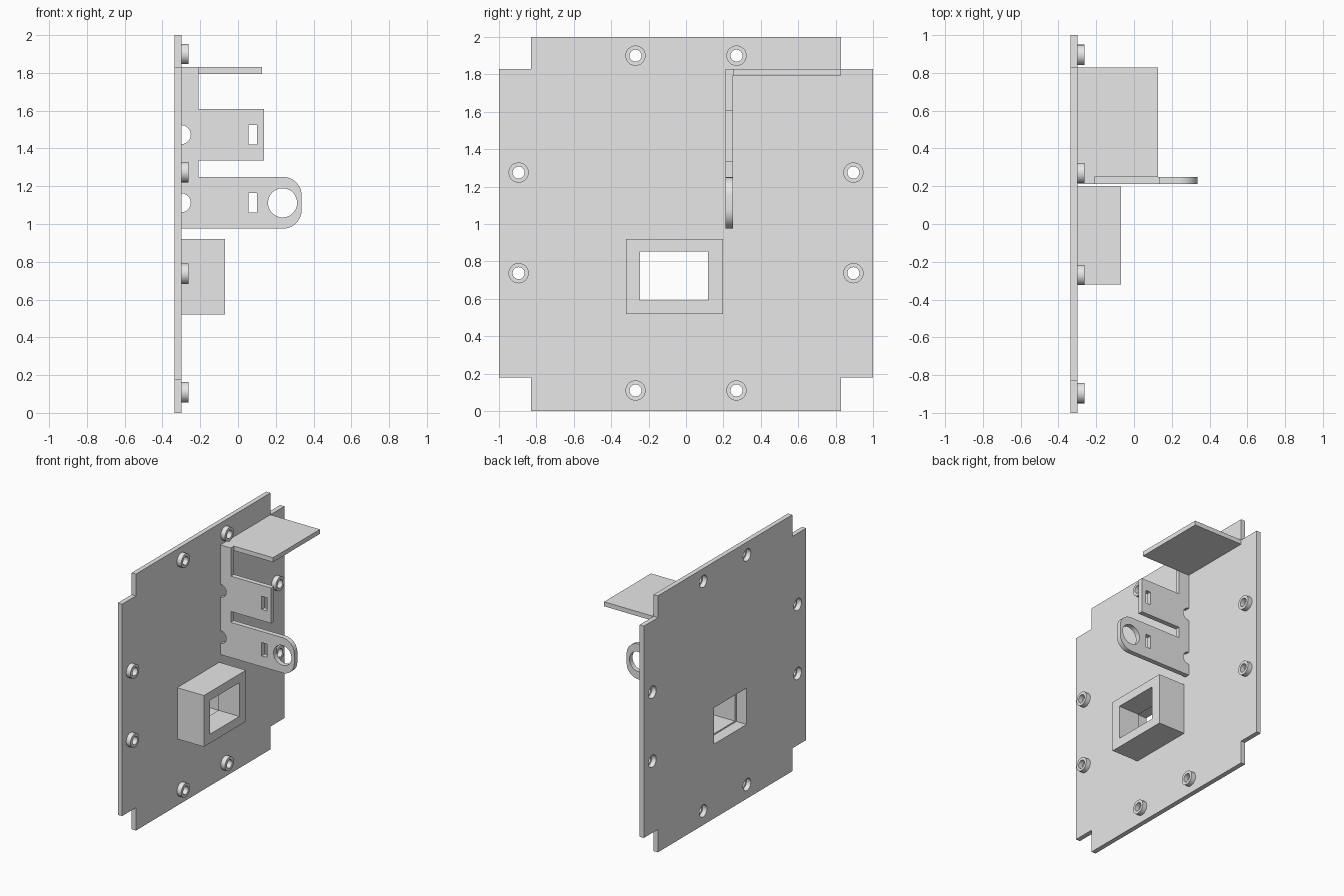
import bpy, bmesh, math
from mathutils import Matrix, Vector

if "Cube" in bpy.data.objects:
    bpy.data.objects.remove(bpy.data.objects["Cube"])

grey = bpy.data.materials.new("light_grey")
grey.use_nodes = True
grey.diffuse_color = (0.8, 0.8, 0.8, 1)
grey.node_tree.nodes["Principled BSDF"].inputs["Base Color"].default_value = (0.8, 0.8, 0.8, 1)

BACK, FACE = -0.337, -0.30   # the two sides of the panel


def finish(bm, name):
    bmesh.ops.recalc_face_normals(bm, faces=bm.faces)
    mesh = bpy.data.meshes.new(name)
    bm.to_mesh(mesh)
    bm.free()
    mesh.materials.append(grey)
    obj = bpy.data.objects.new(name, mesh)
    bpy.context.collection.objects.link(obj)
    return obj


def box(name, x, y, z):
    bm = bmesh.new()
    bmesh.ops.create_cube(bm, size=1)
    for v in bm.verts:
        v.co = [(a + b) / 2 + c * (b - a) for c, (a, b) in zip(v.co, (x, y, z))]
    return finish(bm, name)


def cylinder(name, axis, centre, radius, length):
    bm = bmesh.new()
    turn = Vector((0, 0, 1)).rotation_difference(Vector(axis)).to_matrix().to_4x4()
    bmesh.ops.create_cone(bm, cap_ends=True, segments=40, radius1=radius, radius2=radius,
                          depth=length, matrix=Matrix.Translation(centre) @ turn)
    return finish(bm, name)


def prism(name, outline, offset):
    """Close an outline of 3D points and extrude it by offset."""
    bm = bmesh.new()
    face = bm.faces.new([bm.verts.new(p) for p in outline])
    top = bmesh.ops.extrude_face_region(bm, geom=[face])["geom"]
    bmesh.ops.translate(bm, vec=offset, verts=[g for g in top if isinstance(g, bmesh.types.BMVert)])
    return finish(bm, name)


def cut(obj, cutters):
    bpy.context.view_layer.objects.active = obj
    for cutter in cutters:
        mod = obj.modifiers.new("cut", "BOOLEAN")
        mod.operation, mod.solver, mod.object = "DIFFERENCE", "EXACT", cutter
        bpy.ops.object.modifier_apply(modifier=mod.name)
        bpy.data.objects.remove(cutter)


def smooth(obj):
    bpy.ops.object.select_all(action="DESELECT")
    obj.select_set(True)
    bpy.context.view_layer.objects.active = obj
    bpy.ops.object.shade_smooth_by_angle(angle=math.radians(30))


# Panel with notched corners
low, high, side = 0.178, 1.83, 0.828
half = [(side, 0), (side, low), (1, low), (1, high), (side, high), (side, 2)]
outline = half + [(-y, z) for y, z in reversed(half)]
panel = prism("panel", [(BACK, y, z) for y, z in outline], (FACE - BACK, 0, 0))

# Screw positions, mirrored left and right
screws = [(s * y, z) for s in (-1, 1)
          for y, z in ((0.27, 1.9), (0.27, 0.11), (0.895, 1.275), (0.895, 0.737))]
cut(panel, [cylinder("cutter", (1, 0, 0), (FACE, y, z), 0.047, 0.2) for y, z in screws])
cut(panel, [box("cutter", (-1, 0), (-0.265, 0.135), (0.58, 0.863))])
smooth(panel)

# Screw bosses
for i, (y, z) in enumerate(screws):
    boss = cylinder(f"screw_boss_{i + 1}", (1, 0, 0), (FACE + 0.0185, y, z), 0.054, 0.037)
    cut(boss, [cylinder("cutter", (1, 0, 0), (FACE, y, z), 0.032, 0.3)])
    smooth(boss)

# Rectangular socket around the window
socket = box("window_socket", (FACE, -0.07), (-0.32, 0.198), (0.52, 0.92))
cut(socket, [box("cutter", (-1, 1), (-0.246, 0.117), (0.59, 0.853)),
             box("cutter", (-1, FACE + 0.05), (-0.265, 0.135), (0.58, 0.863))])

# Upright bracket: spine, square tab and rounded tab
spine, tab, tip, r = -0.21, 0.137, 0.337, 0.1
bottom, top = 0.975, 1.25


def corner(x, z, start):
    angles = [math.radians(start + 90 * i / 10) for i in range(11)]
    return [(x + r * math.cos(a), z + r * math.sin(a)) for a in angles]


profile = ([(FACE, bottom)] + corner(tip - r, bottom + r, -90) + corner(tip - r, top - r, 0)
           + [(spine, top), (spine, 1.335), (tab, 1.335), (tab, 1.61),
              (spine, 1.61), (spine, high), (FACE, high)])
bracket = prism("bracket", [(x, 0.212, z) for x, z in profile], (0, 0.038, 0))
cutters = [cylinder("cutter", (0, 1, 0), (0.236, 0.23, 1.112), 0.077, 0.3)]
for z in (1.112, 1.473):
    cutters.append(cylinder("cutter", (0, 1, 0), (FACE, 0.23, z), 0.05, 0.3))
    cutters.append(box("cutter", (0.056, 0.1), (0, 0.5), (z - 0.052, z + 0.052)))
cut(bracket, cutters)
smooth(bracket)

# Shelf running sideways from the top of the bracket
box("shelf", (FACE, 0.127), (0.25, side), (1.795, high))
